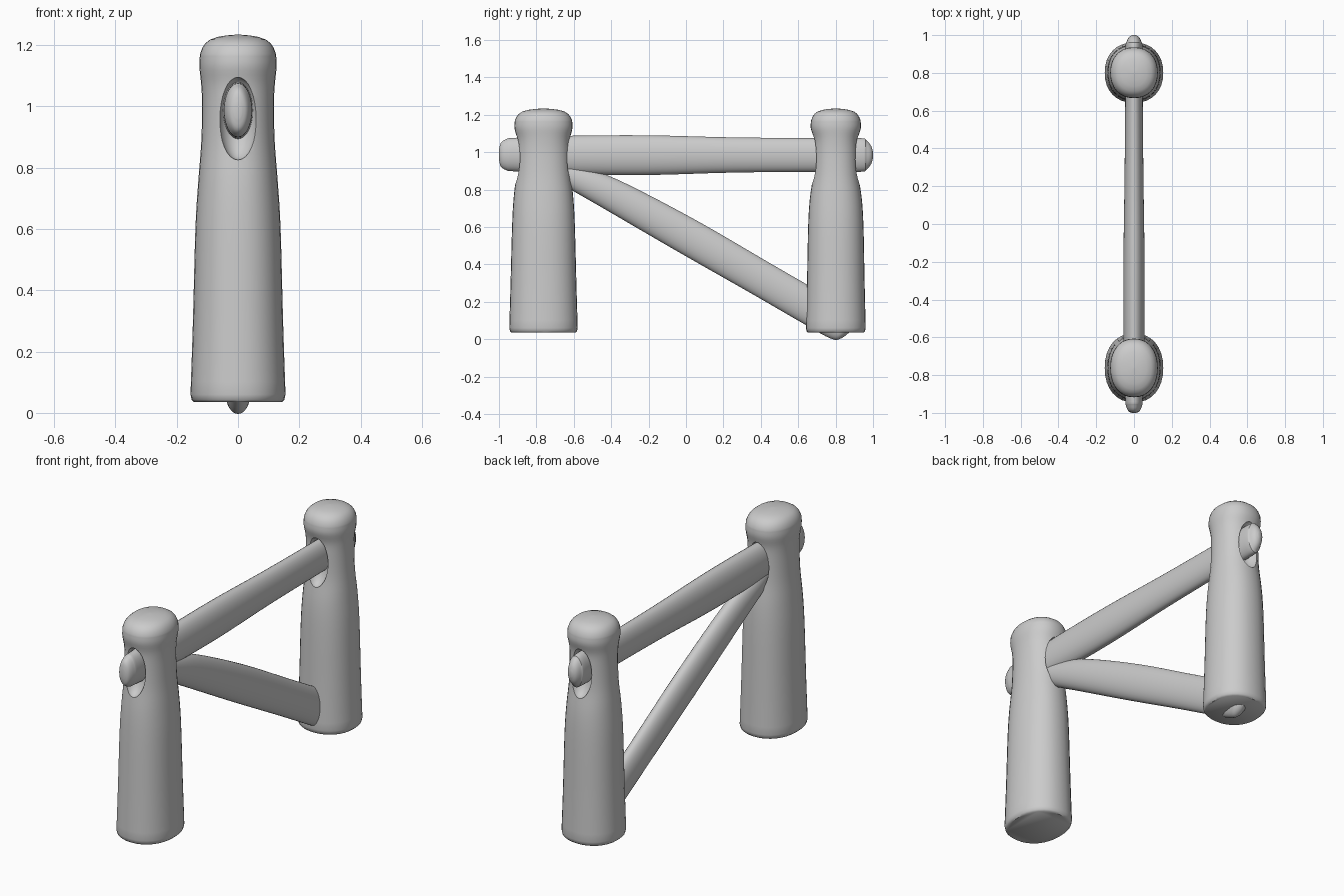
import bpy, bmesh, math
from mathutils import Vector

if "Cube" in bpy.data.objects:
    bpy.data.objects.remove(bpy.data.objects["Cube"])


def spline(rows, steps=4):
    """Catmull-Rom interpolation through rows of numbers."""
    out = []
    for i in range(len(rows) - 1):
        p0, p1 = rows[max(i - 1, 0)], rows[i]
        p2, p3 = rows[i + 1], rows[min(i + 2, len(rows) - 1)]
        for s in range(steps):
            t = s / steps
            out.append([0.5 * (2 * b + (c - a) * t + (2 * a - 5 * b + 4 * c - d) * t * t
                               + (3 * b - a - 3 * c + d) * t ** 3)
                        for a, b, c, d in zip(p0, p1, p2, p3)])
    return out + [list(rows[-1])]


def loft(name, rows, v, power=2.0, n=32):
    """Skin oval sections (y, z, half width in x, half height along v)."""
    bm = bmesh.new()
    rings = []
    for y, z, a, b in rows:
        ring = []
        for k in range(n):
            t = 2 * math.pi * k / n
            c, s = math.cos(t), math.sin(t)
            px = math.copysign(abs(c) ** (2 / power), c) * a
            pv = math.copysign(abs(s) ** (2 / power), s) * b
            ring.append(bm.verts.new(Vector((px, y, z)) + v * pv))
        rings.append(ring)
    for r, q in zip(rings, rings[1:]):
        for k in range(n):
            bm.faces.new((r[k], r[(k + 1) % n], q[(k + 1) % n], q[k]))
    bm.faces.new(rings[0][::-1])
    bm.faces.new(rings[-1])
    bmesh.ops.recalc_face_normals(bm, faces=bm.faces)
    me = bpy.data.meshes.new(name)
    bm.to_mesh(me)
    bm.free()
    ob = bpy.data.objects.new(name, me)
    bpy.context.collection.objects.link(ob)
    return ob


def smooth(ob, angle=45):
    bpy.ops.object.select_all(action='DESELECT')
    ob.select_set(True)
    bpy.context.view_layer.objects.active = ob
    bpy.ops.object.shade_smooth_by_angle(angle=math.radians(angle))


def post(name, y0, depths):
    """Waisted post with a rounded top and a socket on both faces."""
    heights = (0.06, 0.3, 0.6, 0.75, 0.88, 1.0, 1.07, 1.13, 1.17)
    widths = (0.155, 0.147, 0.139, 0.13, 0.12, 0.117, 0.12, 0.126, 0.124)
    body = spline([(y0, z, w, d) for z, w, d in zip(heights, widths, depths)])
    w, d = widths[-1], depths[-1]
    foot = [(y0, 0.035, 0.143, depths[0] - 0.012), (y0, 0.043, 0.151, depths[0] - 0.004)]
    dome = [(y0, z, w * k, d * k) for z, k in
            ((1.19, 0.94), (1.205, 0.86), (1.217, 0.74), (1.226, 0.54), (1.231, 0.3), (1.234, 0.02))]
    ob = loft(name, foot + body + dome, Vector((0, 1, 0)), 2.2)
    # Teardrop sockets around the rail, deepest at the rail and tapering below
    for side in (-1, 1):
        face = y0 + side * (depths[5] + 0.01)
        rows = [(face, 0.96 - 0.135 * math.cos(t), max(0.064 * math.sin(t), 0.0005),
                 max(0.07 * math.sin(t), 0.0005))
                for t in [math.pi * i / 16 for i in range(17)]]
        cutter = loft(name + "_socket_cutter", rows, Vector((0, 1, 0)), 2, 24)
        mod = ob.modifiers.new("socket", 'BOOLEAN')
        mod.object, mod.solver = cutter, 'EXACT'
        bpy.context.view_layer.objects.active = ob
        bpy.ops.object.modifier_apply(modifier=mod.name)
        bpy.data.objects.remove(cutter)
    smooth(ob)


# Posts
post("front_post", -0.762, (0.183, 0.176, 0.168, 0.16, 0.146, 0.141, 0.142, 0.155, 0.153))
post("rear_post", 0.801, (0.16, 0.154, 0.148, 0.139, 0.121, 0.117, 0.118, 0.134, 0.132))

# Top rail running through both posts
rail = spline([(-1.0, 0.985, 0.012, 0.025), (-0.99, 0.986, 0.03, 0.063),
               (-0.96, 0.987, 0.043, 0.083), (-0.91, 0.987, 0.047, 0.09),
               (-0.6, 0.985, 0.055, 0.103), (-0.2, 0.984, 0.056, 0.106),
               (0.25, 0.985, 0.05, 0.094), (0.7, 0.985, 0.046, 0.09),
               (0.93, 0.985, 0.045, 0.09), (0.965, 0.985, 0.039, 0.078),
               (0.99, 0.985, 0.026, 0.048), (1.0, 0.985, 0.008, 0.015)])
smooth(loft("top_rail", rail, Vector((0, 0, 1))))

# Diagonal brace, its lower tip showing under the rear post
brace = spline([(-0.72, 0.915, 0.02, 0.02), (-0.69, 0.91, 0.035, 0.045),
                (-0.6, 0.868, 0.045, 0.066), (-0.4, 0.775, 0.05, 0.086),
                (0.0, 0.555, 0.05, 0.097), (0.4, 0.325, 0.047, 0.095),
                (0.68, 0.163, 0.045, 0.095), (0.82, 0.082, 0.043, 0.091),
                (0.86, 0.06, 0.036, 0.065), (0.88, 0.049, 0.01, 0.015)])
smooth(loft("diagonal_brace", brace, Vector((0, 0.5, 0.866))))
